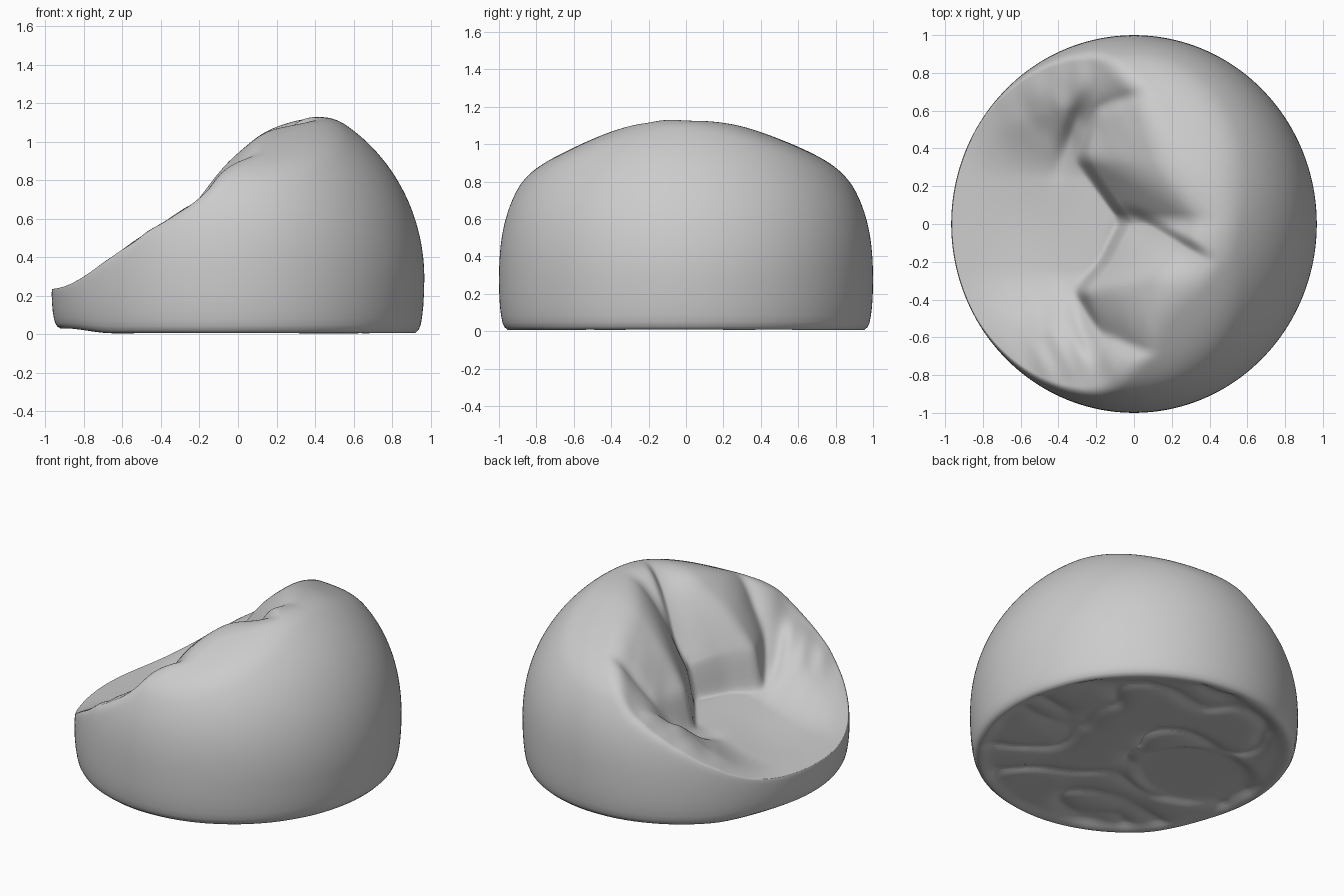
import bpy, bmesh, math
from mathutils import noise, Vector

if "Cube" in bpy.data.objects:
    bpy.data.objects.remove(bpy.data.objects["Cube"])

RX, RY = 0.968, 1.0
SEGS, TOP, BOT = 256, 120, 40


def smooth(a, b, v):
    t = max(0.0, min(1.0, (v - a) / (b - a)))
    return t * t * (3 - 2 * t)


def lookup(pts, v):
    for (x0, y0), (x1, y1) in zip(pts, pts[1:]):
        if v <= x1:
            return y0 + (y1 - y0) * max(0.0, (v - x0) / (x1 - x0))
    return pts[-1][1]


def soft_lookup(pts, v, w):
    return sum(lookup(pts, v + w * k) for k in (-1, -0.5, 0, 0.5, 1)) / 5


def smin(a, b, k):
    h = max(k - abs(a - b), 0.0) / k
    return min(a, b) - h * h * k * 0.25


# side outline, back outline, and the crease between seat and backrest
TENT = [(-0.97, 0.25), (-0.85, 0.305), (-0.6, 0.46), (-0.36, 0.62), (-0.2, 0.72),
        (-0.1, 0.85), (0, 0.945), (0.15, 1.065), (0.3, 1.135), (0.45, 1.17), (1, 1.22)]
ROOF = [(-0.95, 0.8), (-0.75, 0.91), (-0.5, 1.03), (-0.25, 1.13), (-0.12, 1.17),
        (0.05, 1.155), (0.25, 1.12), (0.5, 1.03), (0.75, 0.92), (0.95, 0.8)]
CREASE = [(-0.9, -0.06), (-0.7, -0.17), (-0.5, -0.26), (-0.35, -0.32), (-0.2, -0.19),
          (0.02, -0.08), (0.1, -0.14), (0.35, -0.31), (0.6, -0.26), (0.75, -0.18), (0.9, -0.1)]


def base_z(x):
    return 0.25 + 0.04 * x


def front_lift(x):
    return 0.025 * (1 - smooth(-0.9, -0.65, x))


def top_z(x, y):
    rho2 = min(1.0, (x / RX) ** 2 + (y / RY) ** 2)
    s2 = y * y / max(rho2, 0.01)
    dome = base_z(x) + (1.0 - 0.04 * s2) * (1 - rho2) ** (0.5 - 0.12 * s2)
    dome = smin(dome, soft_lookup(ROOF, y, 0.08), 0.08)
    tent = soft_lookup(TENT, x, 0.05)
    # seat pan rising into the arms
    pan = 0.25 + 0.17 * smooth(-1.0, -0.1, x)
    pan -= 0.03 * math.exp(-((x + 0.55) / 0.25) ** 2 - (y / 0.35) ** 2)
    seat = pan + (tent - pan) * smooth(0.24, 0.8, abs(y))
    # backrest lobes: steep at the crease, then swelling to the crest
    d = x - soft_lookup(CREASE, y, 0.03)
    u = max(0.0, min(1.0, d / 0.62))
    back = 0.38 + 0.15 * smooth(-0.01, 0.07, d) + 0.66 * (1 - (1 - u) ** 1.8) if d > -0.01 else 0.2
    body = -smin(-seat, -back, 0.05)
    z = smin(dome, smin(tent, body, 0.07), 0.07)
    # diagonal fold down the backrest
    dx, dy = 0.857, -0.515
    along = x * dx + (y - 0.04) * dy
    side = -x * dy + (y - 0.04) * dx
    width = 0.035 if side > 0 else 0.15
    z -= 0.06 * smooth(-0.1, 0.1, along) * (1 - smooth(0.3, 0.52, along)) * math.exp(-(side / width) ** 2)
    # deep pinch beside each arm
    for sy, px, py, depth in ((1, -0.31, 0.52, 0.06), (-1, -0.25, -0.6, 0.04)):
        a = (x - px) * 0.35 + (y - py) * sy * 0.94
        b = (x - px) * 0.94 - (y - py) * sy * 0.35
        z -= depth * math.exp(-(a / 0.2) ** 2 - (b / 0.05) ** 2)
    # cloth wrinkles around the arms
    zone = math.exp(-((x + 0.35) / 0.28) ** 2 - ((abs(y) - 0.62) / 0.2) ** 2)
    z += 0.025 * zone * noise.noise(Vector((x * 11 + y * 3, y * 5, 2)))
    return z


def bottom_z(x, y, rho):
    # crumpled cloth with a round seat imprint
    n = 1 - abs(noise.noise(Vector((x * 2.2, y * 3, 7)))) * 2
    imprint = smooth(0.27, 0.36, math.hypot((x + 0.47) * 0.85, y))
    inner = 0.015 + 0.03 * max(0, n) ** 3 * imprint + 0.03 * (1 - imprint)
    return 0.003 + inner * (1 - smooth(0.86, 0.95, rho)) + front_lift(x)


# rings: top surface, outer wall, underside
rings = [(math.sin(math.pi / 2 * i / TOP), top_z) for i in range(1, TOP)]
for r, f in ((1, 1), (0.999, 0.75), (0.995, 0.5), (0.988, 0.3), (0.982, 0.17), (0.972, 0.08)):
    rings.append((r, lambda x, y, f=f: base_z(x) * f + front_lift(x) * (1 - f)))
for i in range(BOT - 1):
    r = 0.955 * (1 - i / BOT)
    rings.append((r, lambda x, y, r=r: bottom_z(x, y, r)))

bm = bmesh.new()
loops = []
for r, fn in rings:
    loop = []
    for j in range(SEGS):
        a = 2 * math.pi * j / SEGS
        x, y = RX * r * math.cos(a), RY * r * math.sin(a)
        loop.append(bm.verts.new((x, y, fn(x, y))))
    loops.append(loop)
for l0, l1 in zip(loops, loops[1:]):
    for j in range(SEGS):
        k = (j + 1) % SEGS
        bm.faces.new((l0[j], l1[j], l1[k], l0[k]))
# close both poles
for loop, z in ((loops[0], top_z(0, 0)), (loops[-1], bottom_z(0, 0, 0))):
    c = bm.verts.new((0, 0, z))
    for j in range(SEGS):
        bm.faces.new((c, loop[j], loop[(j + 1) % SEGS]))
bmesh.ops.recalc_face_normals(bm, faces=bm.faces)
for f in bm.faces:
    f.smooth = True

mesh = bpy.data.meshes.new("beanbag_cushion")
bm.to_mesh(mesh)
bm.free()
bag = bpy.data.objects.new("beanbag_cushion", mesh)
bpy.context.collection.objects.link(bag)

# soften the cloth slightly
soft = bag.modifiers.new("soften", 'SMOOTH')
soft.factor = 0.5
soft.iterations = 4
